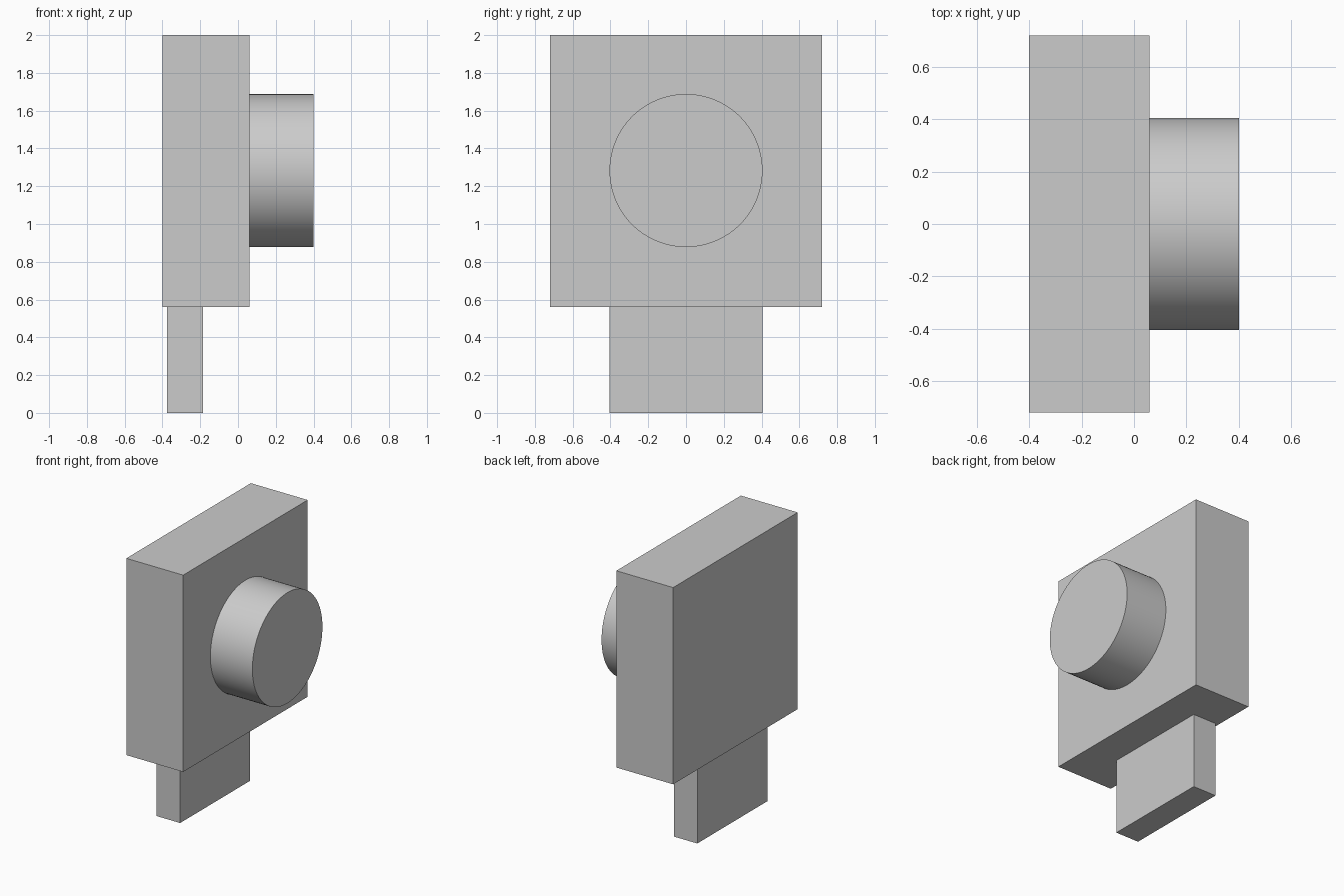
import bpy
import math
from mathutils import Vector

cube = bpy.data.objects.get("Cube")
if cube:
    bpy.data.objects.remove(cube, do_unlink=True)

grey = bpy.data.materials.new("plain grey")
grey.use_nodes = True
colour = (0.6, 0.6, 0.6, 1)
grey.diffuse_color = colour
grey.node_tree.nodes["Principled BSDF"].inputs["Base Color"].default_value = colour


def finish(name):
    obj = bpy.context.object
    obj.name = obj.data.name = name
    obj.data.materials.append(grey)
    bpy.ops.object.transform_apply(location=False, rotation=True, scale=True)
    return obj


def box(name, low, high):
    low, high = Vector(low), Vector(high)
    bpy.ops.mesh.primitive_cube_add(size=1, location=(low + high) / 2)
    bpy.context.object.scale = high - low
    return finish(name)


# Square housing and the flat tab beneath it
box("housing", (-0.4, -0.72, 0.56), (0.06, 0.72, 2))
box("mounting_tab", (-0.375, -0.405, 0), (-0.185, 0.405, 0.56))

# Round knob on the left face
bpy.ops.mesh.primitive_cylinder_add(
    vertices=96, radius=0.405, depth=0.34,
    location=(0.23, 0, 1.283), rotation=(0, math.pi / 2, 0))
finish("round_knob")
bpy.ops.object.shade_smooth_by_angle(angle=math.radians(30))
